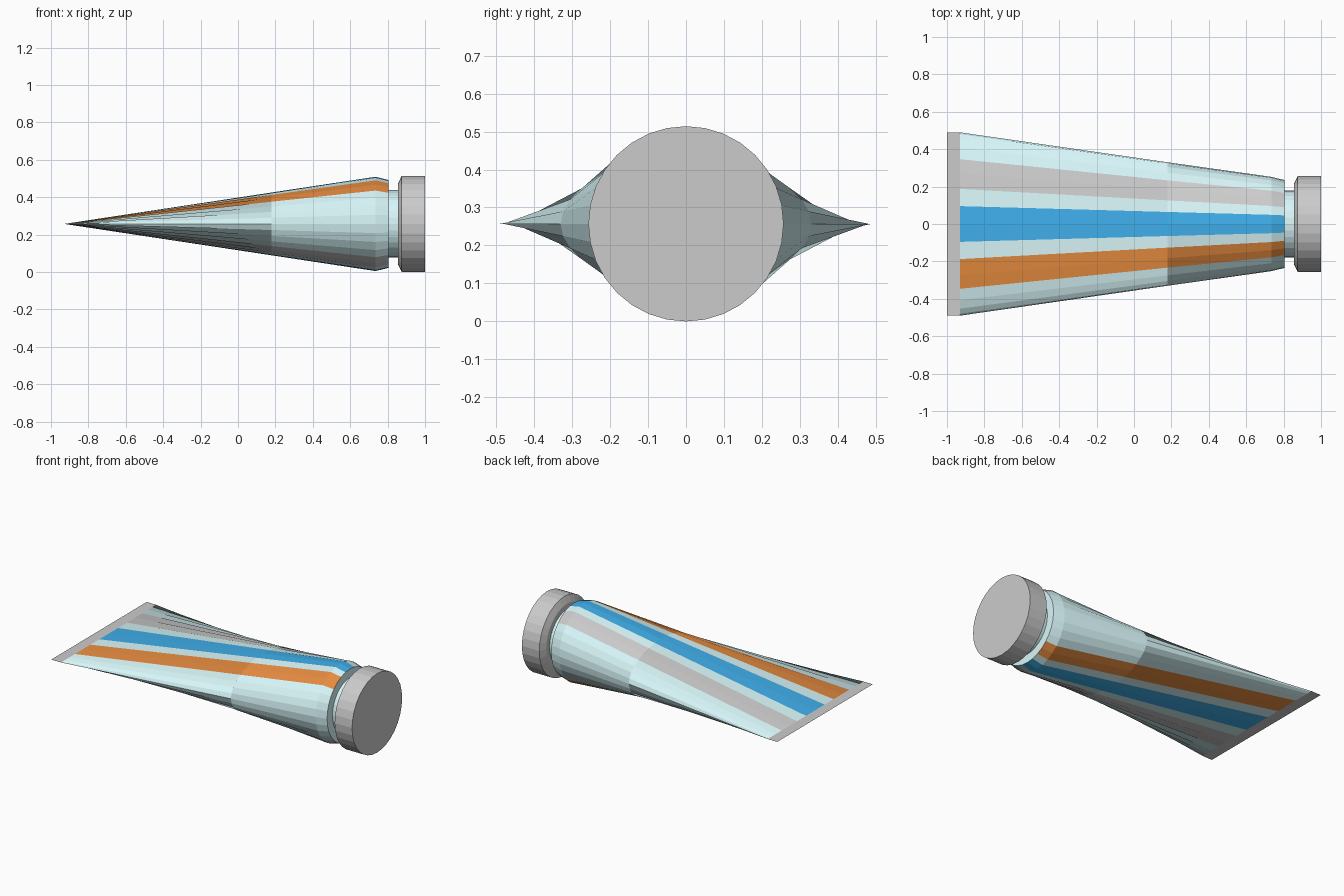
import bpy, bmesh, math

if "Cube" in bpy.data.objects:
    bpy.data.objects.remove(bpy.data.objects["Cube"])

SIDES = 32
CZ = 0.257  # height of the tube axis


def material(name, rgb):
    m = bpy.data.materials.new(name)
    m.diffuse_color = (*rgb, 1)
    m.use_nodes = True
    m.node_tree.nodes["Principled BSDF"].inputs["Base Color"].default_value = m.diffuse_color
    return m


def loft(name, sections, mats=(), face_mat=None, cap_start=False, cap_end=False):
    """Loft rings given as (x, half width, half height) along the x axis."""
    bm = bmesh.new()
    rings = []
    for x, w, h in sections:
        rings.append([bm.verts.new((x, w * math.sin(2 * math.pi * k / SIDES),
                                    CZ + h * math.cos(2 * math.pi * k / SIDES)))
                      for k in range(SIDES)])
    for i, (a, b) in enumerate(zip(rings, rings[1:])):
        for k in range(SIDES):
            n = (k + 1) % SIDES
            f = bm.faces.new((a[k], b[k], b[n], a[n]))
            if face_mat:
                f.material_index = face_mat(i, k)
    if cap_start:
        bm.faces.new(rings[0])
    if cap_end:
        bm.faces.new(rings[-1][::-1])
    if cap_start or cap_end:
        bmesh.ops.recalc_face_normals(bm, faces=bm.faces)
    else:
        f = bm.faces[:][0]
        f.normal_update()
        if f.normal.z < 0:
            bmesh.ops.reverse_faces(bm, faces=bm.faces[:])
    me = bpy.data.meshes.new(name)
    bm.to_mesh(me)
    bm.free()
    for m in mats:
        me.materials.append(m)
    ob = bpy.data.objects.new(name, me)
    bpy.context.collection.objects.link(ob)
    return ob


aqua = material("aqua", (0.69, 0.93, 0.95))
blue = material("blue", (0.05, 0.43, 0.83))
orange = material("orange", (0.79, 0.26, 0.05))
silver = material("silver", (0.7, 0.7, 0.7))


# Stripes run lengthwise, two facets wide, repeated on the underside
def stripe(i, k):
    k %= SIDES // 2
    if k in (0, 15):
        return 1
    if k in (12, 13):
        return 2
    if k in (2, 3):
        return 3
    return 0


# Tube body: flat seam blending to a round shoulder
loft("tube_body",
     [(-0.93, 0.49, 0.0), (0.18, 0.33, 0.168), (0.735, 0.252, 0.252), (0.805, 0.235, 0.235)],
     (aqua, blue, orange, silver), stripe)

# Shoulder disc and neck
loft("neck", [(0.805, 0.235, 0.235), (0.805, 0.18, 0.18), (0.86, 0.18, 0.18)], (aqua,),
     cap_end=True)

# Screw cap with bevelled rear edge
loft("cap", [(0.855, 0.215, 0.215), (0.875, 0.257, 0.257), (1.0, 0.257, 0.257)],
     (silver,), cap_start=True, cap_end=True)

# Flat crimped end
bpy.ops.mesh.primitive_plane_add(size=1, location=(-0.965, 0, CZ))
crimp = bpy.context.object
crimp.name = "crimped_end"
crimp.scale = (0.07, 0.98, 1)
crimp.data.materials.append(silver)
